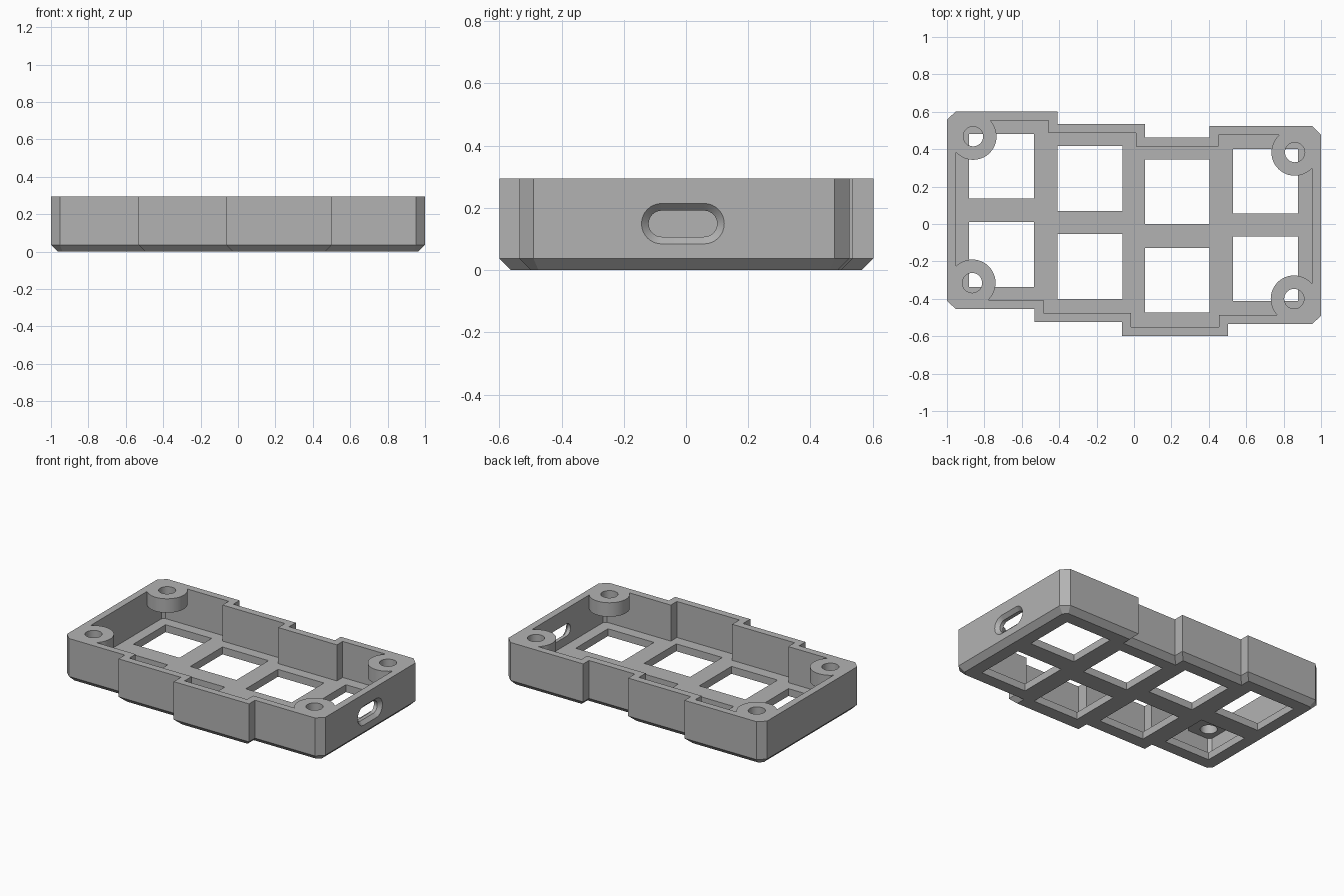
import bpy, bmesh, math
from mathutils import Vector

if "Cube" in bpy.data.objects:
    bpy.data.objects.remove(bpy.data.objects["Cube"])

grey = bpy.data.materials.new("plain grey")
grey.diffuse_color = (0.45, 0.45, 0.45, 1)
grey.use_nodes = True
grey.node_tree.nodes["Principled BSDF"].inputs["Base Color"].default_value = grey.diffuse_color


def inset(pts, d):
    """Offset a clockwise outline inward with mitred corners."""
    out = []
    for i, p in enumerate(pts):
        p = Vector(p)
        a = (p - Vector(pts[i - 1])).normalized()
        b = (Vector(pts[(i + 1) % len(pts)]) - p).normalized()
        na, nb = Vector((a.y, -a.x)), Vector((b.y, -b.x))
        out.append(p + (na + nb) * d / (1 + na.dot(nb)))
    return out


def loft(name, rings):
    """Closed solid through rings of 3D points with equal counts."""
    bm = bmesh.new()
    loops = [[bm.verts.new(p) for p in ring] for ring in rings]
    n = len(loops[0])
    for lo, hi in zip(loops, loops[1:]):
        for i in range(n):
            j = (i + 1) % n
            bm.faces.new((lo[i], lo[j], hi[j], hi[i]))
    bm.faces.new(loops[0])
    bm.faces.new(loops[-1])
    bmesh.ops.recalc_face_normals(bm, faces=bm.faces)
    me = bpy.data.meshes.new(name)
    bm.to_mesh(me)
    bm.free()
    me.materials.append(grey)
    ob = bpy.data.objects.new(name, me)
    bpy.context.collection.objects.link(ob)
    return ob


def level(pts, z):
    return [(p[0], p[1], z) for p in pts]


def circle(c, r, n=48):
    return [(c[0] + r * math.cos(k * math.tau / n), c[1] + r * math.sin(k * math.tau / n)) for k in range(n)]


def prism(name, pts, z0, z1):
    return loft(name, [level(pts, z0), level(pts, z1)])


def combine(body, tool, operation):
    """Apply a boolean, then discard the tool."""
    bpy.context.view_layer.objects.active = body
    mod = body.modifiers.new("bool", 'BOOLEAN')
    mod.operation, mod.solver, mod.object = operation, 'EXACT', tool
    bpy.ops.object.modifier_apply(modifier=mod.name)
    bpy.data.objects.remove(tool)


# Stepped case outline, clockwise from the back left corner
outline = [(-1, .557), (-.953, .602), (-.41, .602), (-.41, .535), (.06, .535), (.06, .463),
           (.405, .463), (.405, .525), (.953, .525), (1, .477), (1, -.49), (.953, -.535),
           (.503, -.535), (.503, -.6), (-.063, -.6), (-.063, -.523), (-.532, -.523),
           (-.532, -.455), (-.953, -.455), (-1, -.41)]
HEIGHT, FLOOR, WALL, BEVEL = .295, .05, .048, .037

# Tray with bevelled bottom edge and hollow interior
case = loft("case", [level(inset(outline, BEVEL), 0), level(outline, BEVEL), level(outline, HEIGHT)])
combine(case, prism("cavity", inset(outline, WALL), FLOOR, .5), 'DIFFERENCE')

# Corner screw bosses
screws = [(-.86, .468), (.86, .383), (-.865, -.315), (.856, -.4)]
for c in screws:
    combine(case, prism("boss", circle(c, .125), .2, HEIGHT), 'UNION')
for c in screws:
    combine(case, prism("screw_hole", circle(c, .053, 32), .12, .4), 'DIFFERENCE')

# Square openings, two per staggered column: left edge and lower edges
S = .346
for x, rows in ((-.881, (.135, -.336)), (-.408, (.07, -.4)), (.059, (-.001, -.474)), (.53, (.056, -.413))):
    for y in rows:
        square = [(x, y), (x + S, y), (x + S, y + S), (x, y + S)]
        combine(case, prism("opening", square, -.1, .12), 'DIFFERENCE')


# Rounded port slot with flared mouth in the right wall
def slot(x, r, half=.068, cy=-.01, cz=.149, n=16):
    pts = []
    for side in (1, -1):
        for k in range(n + 1):
            a = math.pi * k / n - math.pi / 2
            pts.append((x, cy + side * (half + r * math.cos(a)), cz + side * r * math.sin(a)))
    return pts


combine(case, loft("port", [slot(.9, .042), slot(.977, .042), slot(1, .065), slot(1.05, .065)]), 'DIFFERENCE')

# Round parts smooth, straight edges sharp
bpy.ops.object.select_all(action='DESELECT')
case.select_set(True)
bpy.context.view_layer.objects.active = case
bpy.ops.object.shade_smooth_by_angle(angle=math.radians(25))
